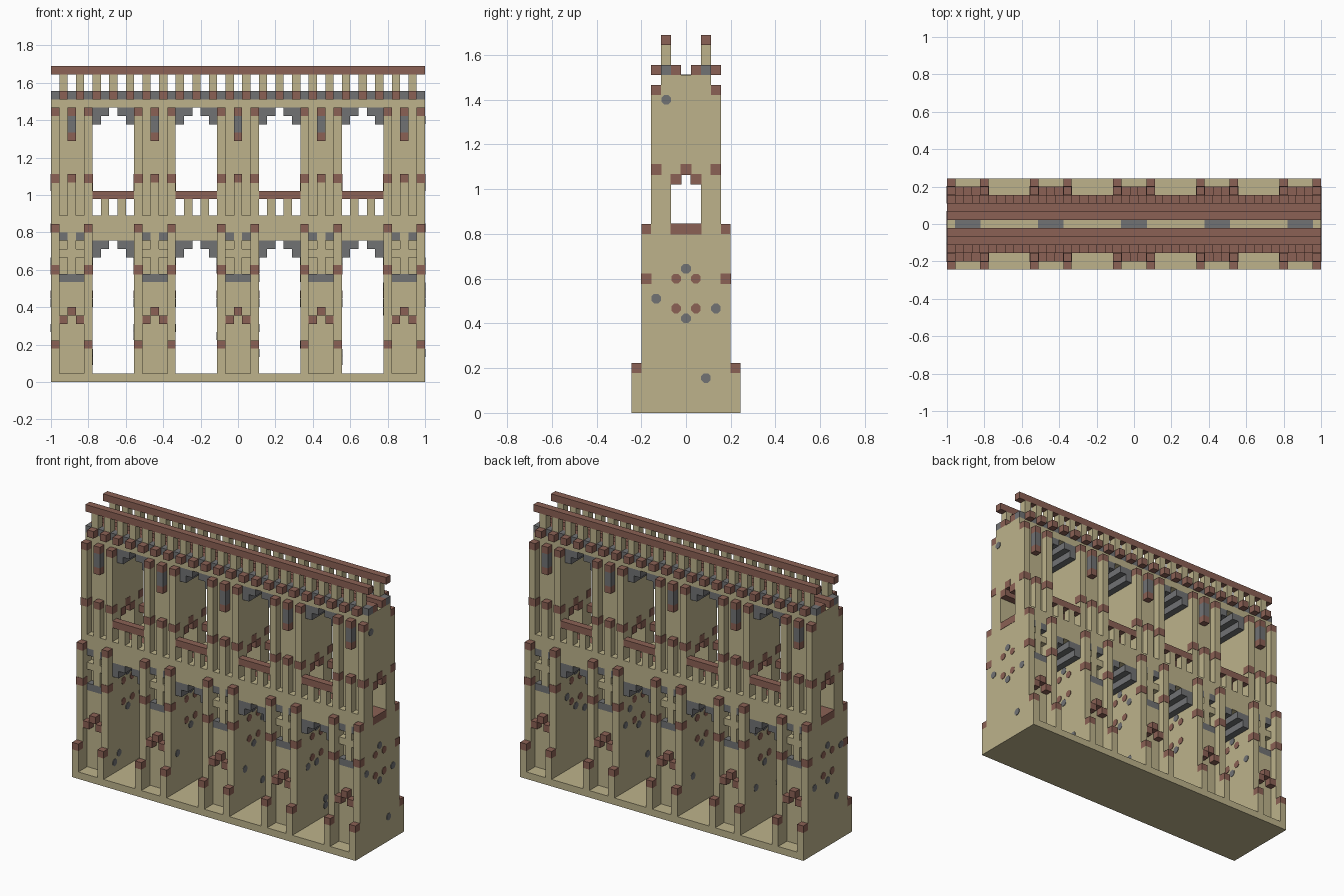
import bpy, bmesh, math, random
from mathutils import Matrix

random.seed(4)
if "Cube" in bpy.data.objects:
    bpy.data.objects.remove(bpy.data.objects["Cube"])

U = 2 / 45            # one building block
NX, NY = 45, 11       # plan size in blocks
PIERS = range(0, NX, 10)
BAYS = range(5, NX, 10)


def material(name, rgb):
    m = bpy.data.materials.new(name)
    m.use_nodes = True
    m.diffuse_color = (*rgb, 1)
    bsdf = next(n for n in m.node_tree.nodes if n.type == 'BSDF_PRINCIPLED')
    bsdf.inputs["Base Color"].default_value = (*rgb, 1)
    bsdf.inputs["Roughness"].default_value = 0.9
    return m


SAND = material("sandstone", (0.51, 0.45, 0.26))
BRICK = material("red_brick", (0.26, 0.12, 0.09))
GREY = material("grey_stone", (0.165, 0.17, 0.175))


def finish(name, bm, mat):
    me = bpy.data.meshes.new(name)
    bm.to_mesh(me)
    bm.free()
    me.materials.append(mat)
    ob = bpy.data.objects.new(name, me)
    bpy.context.scene.collection.objects.link(ob)


def part(name, mat, boxes, starts=(0,), mirror=False, grow=0.0):
    """Boxes (x0, x1, y0, y1, z0, z1) in blocks, repeated at each start."""
    bm = bmesh.new()
    for s in starts:
        for x0, x1, y0, y1, z0, z1 in boxes:
            spans = {(y0, y1), (NY - y1, NY - y0)} if mirror else {(y0, y1)}
            for a, b in sorted(spans):
                size = [(x1 - x0) * U + grow, (b - a) * U + grow, (z1 - z0) * U + grow]
                mid = [(s + (x0 + x1) / 2) * U - 1,
                       ((a + b) - NY) / 2 * U, (z0 + z1) / 2 * U]
                bmesh.ops.create_cube(
                    bm, size=1,
                    matrix=Matrix.Translation(mid) @ Matrix.Diagonal((*size, 1)))
    finish(name, bm, mat)


def both(boxes):
    """Mirror boxes across the middle of a five block pier or bay."""
    return boxes + [(5 - b[1], 5 - b[0], *b[2:]) for b in boxes]


# Ground slab
part("base_slab", SAND, [(0, NX, 0, NY, 0, 1)])

# Lower piers: core, stepped pilasters and blind windows
part("lower_pier_core", SAND, [(0, 5, 3, 8, 1, 19)], PIERS)
part("lower_pier_facing", SAND,
     [(0, 5, 2, 3, 1, 12), (2, 3, 2, 3, 13, 18), (1, 4, 2, 3, 18, 19)]
     + both([(0, 1, 2, 3, 12, 19), (1, 2, 2, 3, 15, 16)]), PIERS, True)
part("lower_pilaster", SAND,
     both([(0, 1, 0, 1, 1, 4), (0, 1, 1, 2, 1, 18)]), PIERS, True)
part("lower_pilaster_cap", BRICK,
     both([(0, 1, 0, 1, 4, 5), (0, 1, 1, 2, 18, 19)]), PIERS, True)
part("lower_pilaster_band", BRICK, both([(0, 1, 1, 2, 13, 14)]), PIERS, True, 0.004)
part("stepped_bracket", BRICK,
     [(2, 3, 1, 2, 8, 9)] + both([(1, 2, 1, 2, 7, 8)]), PIERS, True)
part("window_sill", GREY, [(1, 4, 2, 3, 12, 13)], PIERS, True)
part("window_head", GREY, both([(1, 2, 2, 3, 17, 18)]), PIERS, True)

# Lower arches and middle deck with a sunken walkway
part("lower_spandrel", SAND, [(0, 5, 2, 9, 17, 19)], BAYS)
part("lower_arch", GREY,
     both([(0, 1, 2, 9, 15, 17), (1, 2, 2, 9, 16, 17)]), BAYS)
part("middle_deck", SAND, [(0, NX, 2, 4, 19, 20)], mirror=True)
part("walkway_floor", BRICK, [(0, NX, 4, 7, 18, 19)], grow=0.004)

# Middle railings
part("middle_rail", BRICK, [(0, 5, 2, 3, 22, 23)], BAYS, True)
part("middle_baluster", SAND, both([(1, 2, 2, 3, 20, 22)]), BAYS, True)

# Upper piers with a passage through them
part("upper_pier", SAND,
     [(0, 5, 3, 4, 20, 33), (0, 5, 4, 5, 23, 33), (0, 5, 5, 6, 24, 33)], PIERS, True)
part("passage_arch", BRICK,
     [(0, 5, 4, 5, 23, 24), (0, 5, 5, 6, 24, 25)], PIERS, True, 0.004)
part("upper_pilaster", SAND,
     both([(0, 1, 2, 3, 20, 32)]) + [(2, 3, 2, 3, 20, 24)], PIERS, True)
part("upper_pilaster_cap", BRICK,
     both([(0, 1, 2, 3, 32, 33)]) + [(2, 3, 2, 3, 24, 25)], PIERS, True)
part("upper_pilaster_band", BRICK, both([(0, 1, 2, 3, 24, 25)]), PIERS, True, 0.004)
part("medallion", GREY, [(2, 3, 2, 3, 30, 32)], PIERS, True)
part("medallion_end", BRICK,
     [(2, 3, 2, 3, 29, 30), (2, 3, 2, 3, 32, 33)], PIERS, True)

# Upper arches and top deck
part("upper_arch", GREY,
     both([(0, 1, 3, 8, 31, 33), (1, 2, 3, 8, 32, 33)]), BAYS)
part("top_deck", SAND, [(0, NX, 3, 8, 33, 34)])
part("deck_paver", GREY, [(1, 4, 5, 6, 33, 34)], PIERS, grow=0.004)

# Cornice and parapet
ODD = range(1, NX, 2)
part("cornice_course", GREY, [(0, NX, 3, 4, 34, 35)], mirror=True)
part("inner_curb", BRICK, [(0, NX, 4, 5, 34, 35)], mirror=True)
part("corbel", BRICK, [(0, 1, 2, 3, 34, 35)], ODD, True)
part("top_baluster", SAND, [(0, 1, 3, 4, 35, 37)], ODD, True)
part("top_rail", BRICK, [(0, NX, 3, 4, 37, 38)], mirror=True)


def studs(name, mat, spots):
    """Eight sided inlays at (face x, y, z) in blocks on the pier sides."""
    bm = bmesh.new()
    for x, y, z in spots:
        pos = (x * U - 1, (y + 0.5 - NY / 2) * U, (z + 0.5) * U)
        bmesh.ops.create_cone(
            bm, cap_ends=True, segments=8, radius1=U * 0.52, radius2=U * 0.52, depth=0.006,
            matrix=Matrix.Translation(pos) @ Matrix.Rotation(math.pi / 2, 4, 'Y')
            @ Matrix.Rotation(math.pi / 8, 4, 'Z'))
    finish(name, bm, mat)


# Ring inlays on every pier side, with a few loose stones around them
faces = [p + d for p in PIERS for d in (0, 5)]
studs("ring_brick", BRICK,
      [(f, y, z) for f in faces for y in (4, 6) for z in (10, 13)])
grey = [(f, 5, z) for f in faces for z in (9, 14)]
for f in faces[:-1]:
    grey += [(f, random.choice((2, 3, 7, 8)), random.randint(2, 16)) for _ in range(3)]
grey += [(NX, 2, 11), (NX, 8, 10), (NX, 7, 3), (NX, 3, 31)]
studs("loose_grey_stone", GREY, grey)
